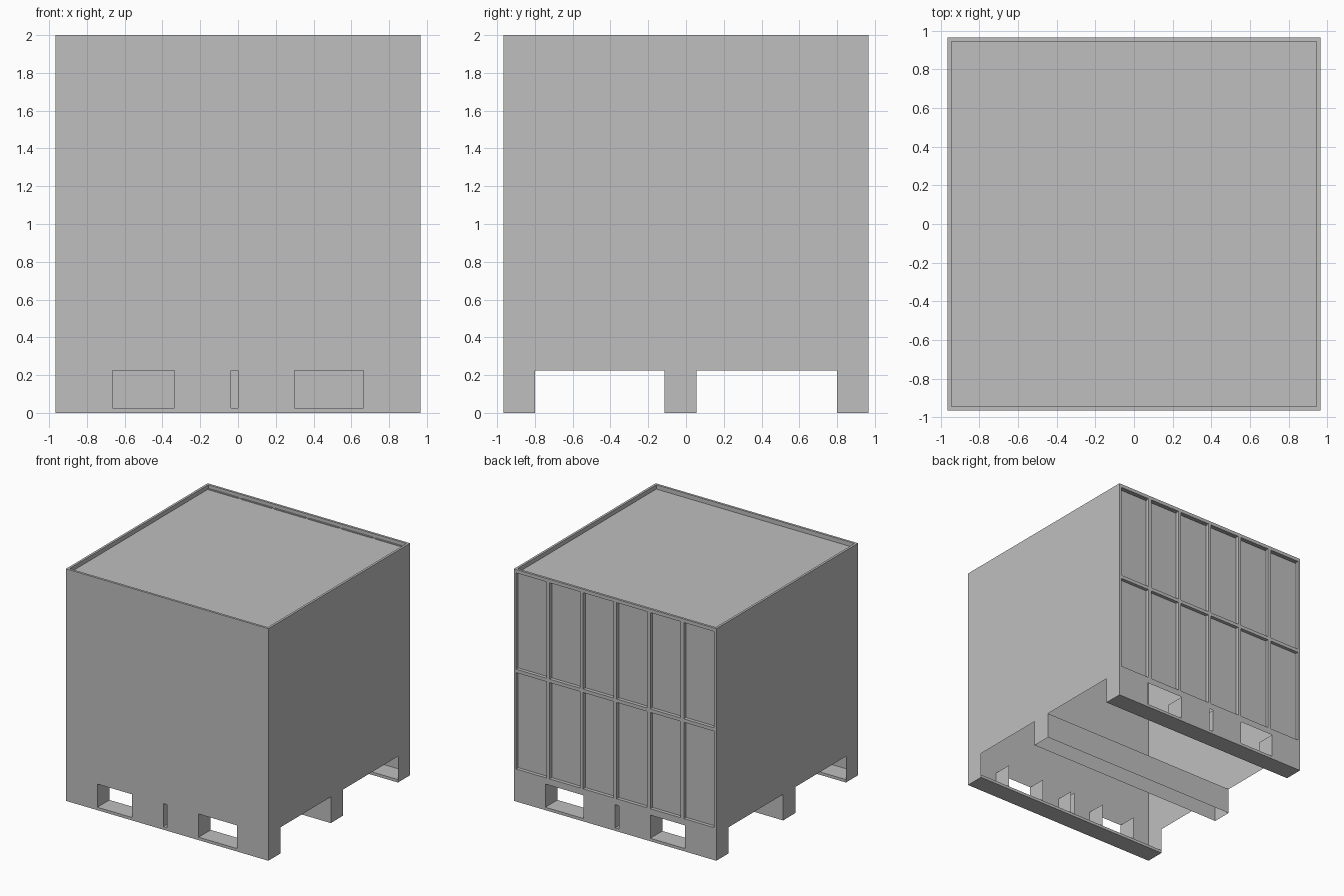
import bpy
import bmesh

if "Cube" in bpy.data.objects:
    bpy.data.objects.remove(bpy.data.objects["Cube"], do_unlink=True)

HALF, TOP = 0.965, 2.0
LEG, BASE, FORK_TOP = 0.165, 0.025, 0.225      # leg depth, foot strip, fork opening top
INNER = HALF - LEG
RUNNER = (-0.115, 0.055)                        # middle runner faces
HOLES = [(-0.665, -0.335), (-0.037, 0.0), (0.30, 0.665)]
RIM, LID = 0.02, 0.037

grey = bpy.data.materials.new("light_grey")
grey.use_nodes = True
colour = (0.52, 0.52, 0.52, 1)
grey.diffuse_color = colour
grey.node_tree.nodes["Principled BSDF"].inputs["Base Color"].default_value = colour


def make(name, polys):
    """Build a sheet-metal part from a list of polygons."""
    bm = bmesh.new()
    for poly in polys:
        bm.faces.new([bm.verts.new(p) for p in poly])
    bmesh.ops.remove_doubles(bm, verts=bm.verts[:], dist=1e-5)
    mesh = bpy.data.meshes.new(name)
    bm.to_mesh(mesh)
    bm.free()
    mesh.materials.append(grey)
    obj = bpy.data.objects.new(name, mesh)
    bpy.context.collection.objects.link(obj)
    return obj


def wall(y, openings, bottom=0.0):
    """Wall across x at depth y, cut by (x0, x1, z0, z1) openings."""
    xs = sorted({-HALF, HALF, *(v for o in openings for v in o[:2])})
    zs = sorted({bottom, TOP, *(v for o in openings for v in o[2:])})
    polys = []
    for x0, x1 in zip(xs, xs[1:]):
        for z0, z1 in zip(zs, zs[1:]):
            cx, cz = (x0 + x1) / 2, (z0 + z1) / 2
            if any(a < cx < b and c < cz < d for a, b, c, d in openings):
                continue
            quad = [(x0, y, z0), (x1, y, z0), (x1, y, z1), (x0, y, z1)]
            polys.append(quad if y < 0 else quad[::-1])
    return polys


def strip(path):
    """Sweep a (y, z) path across the full width."""
    return [[(-HALF, *a), (HALF, *a), (HALF, *b), (-HALF, *b)]
            for a, b in zip(path, path[1:])]


def ring(a, b):
    """Join two closed loops with quads."""
    n = len(a)
    return [[a[i], a[(i + 1) % n], b[(i + 1) % n], b[i]] for i in range(n)]


def square(h, z):
    return [(-h, -h, z), (h, -h, z), (h, h, z), (-h, h, z)]


# Side walls with notches between the legs
profile = [(-HALF, 0), (-INNER, 0), (-INNER, FORK_TOP), (RUNNER[0], FORK_TOP),
           (RUNNER[0], 0), (RUNNER[1], 0), (RUNNER[1], FORK_TOP),
           (INNER, FORK_TOP), (INNER, 0), (HALF, 0), (HALF, TOP), (-HALF, TOP)]
make("left_wall", [[(HALF, y, z) for y, z in profile]])
make("right_wall", [[(-HALF, y, z) for y, z in profile[::-1]]])

# Front wall with fork openings
forks = [(a, b, BASE, FORK_TOP) for a, b in HOLES]
make("front_wall", wall(-HALF, forks))

# Back wall with fork openings and two rows of six recessed panels
rib, depth, edge, low, high = 0.03, 0.03, 0.945, 0.28, 1.97
width = (2 * edge - 5 * rib) / 6
height = (high - low - rib) / 2
panels = []
for col in range(6):
    for row in range(2):
        x = -edge + col * (width + rib)
        z = low + row * (height + rib)
        panels.append((x, x + width, z, z + height))
make("back_wall", wall(HALF, forks + panels))
recesses = []
for x0, x1, z0, z1 in panels:
    outer, inner = [[(x1, y, z0), (x0, y, z0), (x0, y, z1), (x1, y, z1)]
                    for y in (HALF, HALF - depth)]
    recesses += ring(outer, inner) + [inner]
make("back_panels", recesses)

# Legs: foot strips and the side plates of the fork openings
for name, s in (("front", -1), ("back", 1)):
    make(name + "_foot", strip([(s * HALF, 0), (s * INNER, 0),
                                (s * INNER, BASE), (s * HALF, BASE)]))
    make(name + "_fork_guides",
         [[(x, s * HALF, BASE), (x, s * INNER, BASE),
           (x, s * INNER, FORK_TOP), (x, s * HALF, FORK_TOP)]
          for hole in HOLES for x in hole])

# Middle runner, open below
make("middle_runner", [p for y in RUNNER for p in strip([(y, 0), (y, FORK_TOP)])])

# Sunken lid with raised rim
rim_out, rim_in = square(HALF, TOP), square(HALF - RIM, TOP)
floor = square(HALF - RIM, TOP - LID)
make("lid", ring(rim_out, rim_in) + ring(rim_in, floor) + [floor])
